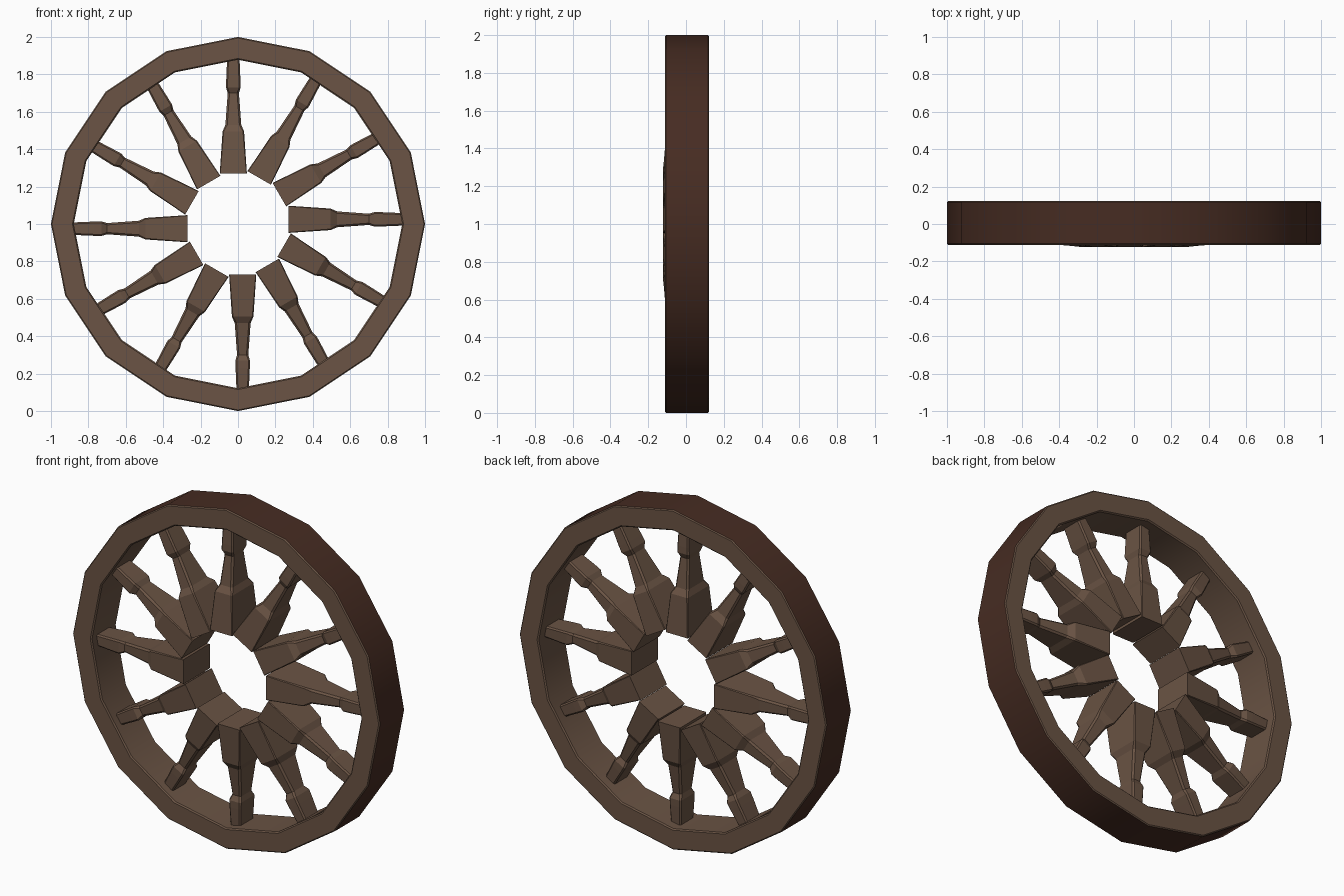
import bpy, bmesh, math
from mathutils import Matrix, Vector

if "Cube" in bpy.data.objects:
    bpy.data.objects.remove(bpy.data.objects["Cube"])


def material(name, rgb):
    m = bpy.data.materials.new(name)
    m.diffuse_color = (*rgb, 1)
    m.use_nodes = True
    m.node_tree.nodes["Principled BSDF"].inputs["Base Color"].default_value = m.diffuse_color
    return m


wood = material("brown wood", (0.145, 0.088, 0.058))
tread = material("dark red brown tread", (0.062, 0.025, 0.016))


def make_object(name, bm, mats):
    bmesh.ops.recalc_face_normals(bm, faces=bm.faces)
    me = bpy.data.meshes.new(name)
    bm.to_mesh(me)
    bm.free()
    for m in mats:
        me.materials.append(m)
    ob = bpy.data.objects.new(name, me)
    bpy.context.collection.objects.link(ob)
    return ob


# 16-sided rim swept from a chamfered rectangular section (radius, y)
section = [(1.0, -0.105), (1.0, 0.117), (0.994, 0.122), (0.885, 0.122),
           (0.878, 0.115), (0.878, -0.104), (0.885, -0.111), (0.994, -0.111)]
SIDES = 16
bm = bmesh.new()
rings = []
for i in range(SIDES):
    a = 2 * math.pi * i / SIDES
    rings.append([bm.verts.new((r * math.sin(a), y, 1 + r * math.cos(a))) for r, y in section])
n = len(section)
for i in range(SIDES):
    p, q = rings[i], rings[(i + 1) % SIDES]
    for k in range(n):
        f = bm.faces.new((p[k], p[(k + 1) % n], q[(k + 1) % n], q[k]))
        f.material_index = 1 if k == 0 else 0  # outer running surface
rim = make_object("wheel_rim", bm, [wood, tread])
bpy.ops.object.select_all(action='DESELECT')
rim.select_set(True)
bpy.context.view_layer.objects.active = rim
bpy.ops.object.shade_smooth_by_angle(angle=math.radians(30))

# Spoke rings: distance from centre, width, depth, corner chamfer
profile = [(0.27, 0.145, 0.246, 0.003), (0.495, 0.115, 0.206, 0.006),
           (0.53, 0.085, 0.160, 0.010), (0.70, 0.060, 0.108, 0.010),
           (0.73, 0.078, 0.138, 0.008), (0.77, 0.076, 0.136, 0.008),
           (0.89, 0.066, 0.122, 0.008)]
OFFSET = -0.025  # spokes sit slightly to one side of the radius


def make_spoke(index):
    bm = bmesh.new()
    loops = []
    for r, w, d, c in profile:
        x, y = w / 2, d / 2
        pts = [(x, y - c), (x - c, y), (c - x, y), (-x, y - c),
               (-x, c - y), (c - x, -y), (x - c, -y), (x, c - y)]
        loops.append([bm.verts.new((px + OFFSET, py, r)) for px, py in pts])
    for p, q in zip(loops, loops[1:]):
        for k in range(8):
            bm.faces.new((p[k], p[(k + 1) % 8], q[(k + 1) % 8], q[k]))
    bm.faces.new(loops[0])
    bm.faces.new(loops[-1])
    turn = Matrix.Rotation(2 * math.pi * index / 12, 4, 'Y')
    bmesh.ops.transform(bm, matrix=Matrix.Translation(Vector((0, 0, 1))) @ turn, verts=bm.verts)
    make_object(f"spoke_{index + 1}", bm, [wood])


for i in range(12):
    make_spoke(i)
